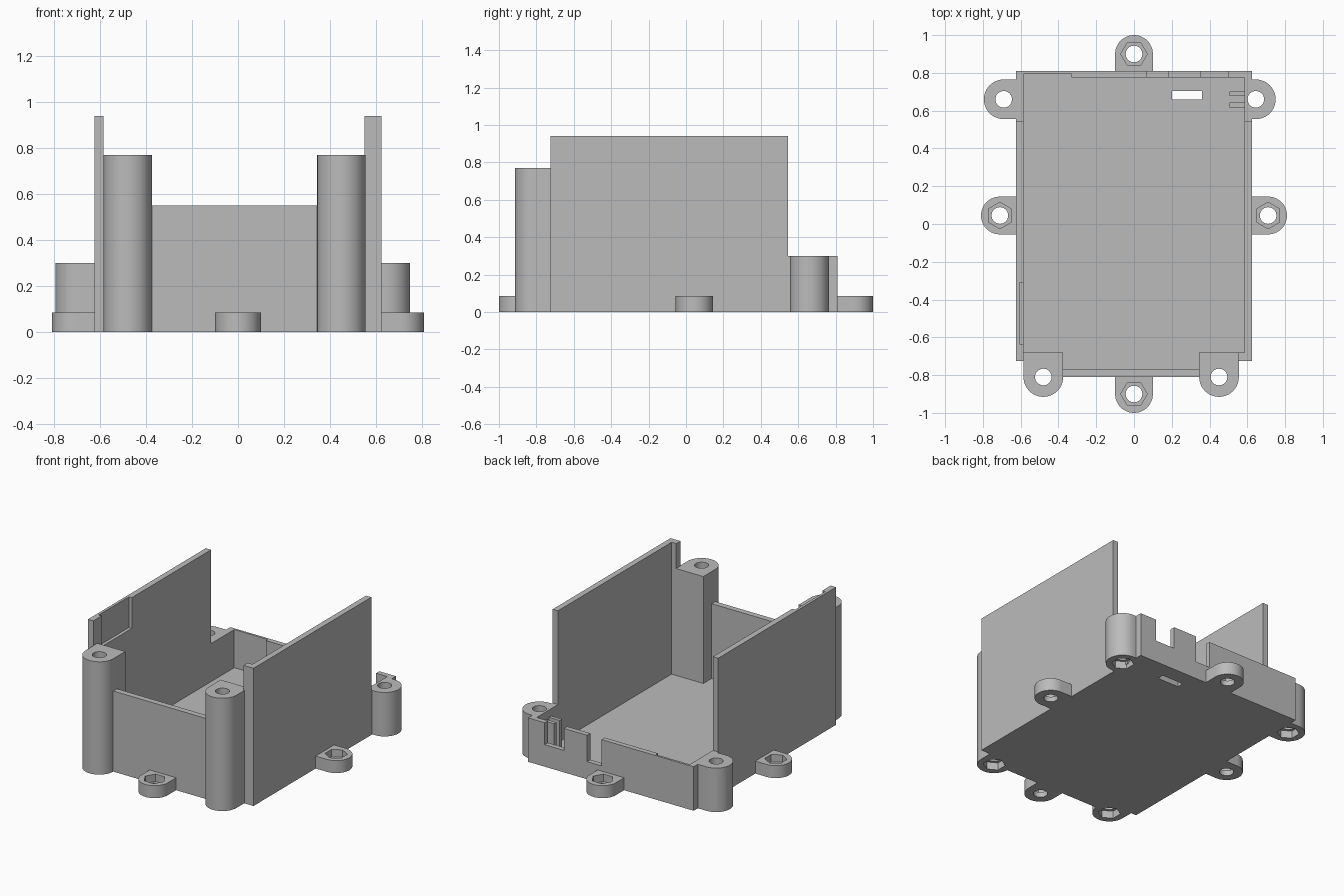
import bpy, bmesh, math
from mathutils import Vector

cube = bpy.data.objects.get("Cube")
if cube:
    bpy.data.objects.remove(cube, do_unlink=True)

grey = bpy.data.materials.new("plain_grey")
grey.use_nodes = True
COLOUR = (0.5, 0.5, 0.5, 1)
grey.diffuse_color = COLOUR
grey.node_tree.nodes["Principled BSDF"].inputs["Base Color"].default_value = COLOUR


def prism(name, outline, z0, z1):
    """Extrude a flat outline from z0 up to z1."""
    bm = bmesh.new()
    base = bm.faces.new([bm.verts.new((x, y, z0)) for x, y in outline])
    top = bmesh.ops.extrude_face_region(bm, geom=[base])["geom"]
    bmesh.ops.translate(bm, vec=(0, 0, z1 - z0),
                        verts=[v for v in top if isinstance(v, bmesh.types.BMVert)])
    bmesh.ops.recalc_face_normals(bm, faces=bm.faces)
    mesh = bpy.data.meshes.new(name)
    bm.to_mesh(mesh)
    bm.free()
    mesh.materials.append(grey)
    obj = bpy.data.objects.new(name, mesh)
    bpy.context.collection.objects.link(obj)
    return obj


def box(name, x, y, z):
    return prism(name, [(x[0], y[0]), (x[1], y[0]), (x[1], y[1]), (x[0], y[1])], *z)


def ring(centre, radius, count, turn=0):
    return [(centre[0] + radius * math.cos(turn + math.tau * i / count),
             centre[1] + radius * math.sin(turn + math.tau * i / count)) for i in range(count)]


def cut(obj, cutter):
    """Subtract the cutter and remove it."""
    bpy.context.view_layer.objects.active = obj
    mod = obj.modifiers.new("cut", "BOOLEAN")
    mod.operation = "DIFFERENCE"
    mod.solver = "EXACT"
    mod.object = cutter
    bpy.ops.object.modifier_apply(modifier=mod.name)
    bpy.data.objects.remove(cutter, do_unlink=True)


def lug(name, centre, facing, radius, reach, height, nut_on_top):
    """Round-nosed screw lug running back to the body, with hole and nut pocket."""
    out = Vector(facing)
    side = Vector((-out.y, out.x))
    mid = Vector(centre)
    nose = [mid + radius * (math.cos(a) * out + math.sin(a) * side)
            for a in (math.pi * (i / 24 - 0.5) for i in range(25))]
    outline = nose + [mid - reach * out + radius * side, mid - reach * out - radius * side]
    obj = prism(name, [tuple(p) for p in outline], 0, height)
    cut(obj, prism("hole_cutter", ring(centre, 0.044, 32), -0.1, height + 0.1))
    z0, z1 = (0.035, height + 0.1) if nut_on_top else (-0.1, 0.05)
    turn = math.pi / 6 if facing[0] == 0 and not nut_on_top else 0
    if facing[0]:
        turn = math.pi / 6
    cut(obj, prism("nut_cutter", ring(centre, 0.07, 6, turn), z0, z1))
    bpy.ops.object.select_all(action="DESELECT")
    obj.select_set(True)
    bpy.context.view_layer.objects.active = obj
    bpy.ops.object.shade_smooth_by_angle(angle=math.radians(30))
    return obj


LOW, TALL = 0.3, 0.94

# Floor with its slot
floor = prism("floor", [(-0.585, -0.68), (-0.38, -0.68), (-0.38, -0.81), (0.345, -0.81),
                        (0.345, -0.68), (0.585, -0.68), (0.585, 0.775), (-0.585, 0.775)], 0, 0.04)
cut(floor, box("slot_cutter", (0.2, 0.36), (0.66, 0.705), (-0.1, 0.1)))

# Tall side walls, the right one with a shallow recess inside
right_wall = box("right_wall", (-0.625, -0.585), (-0.725, 0.545), (0, TALL))
cut(right_wall, box("recess_cutter", (-0.607, -0.5), (-0.635, -0.31), (0.73, 1.1)))
box("left_wall", (0.585, 0.625), (-0.725, 0.545), (0, TALL))
box("left_wall_flange", (0.55, 0.59), (-0.725, -0.68), (0, TALL))

# Low side walls beside the rear lugs
for side, sign in (("left", 1), ("right", -1)):
    x = sorted((sign * 0.585, sign * 0.625))
    box(side + "_rear_sill_front", x, (0.545, 0.556), (0, LOW))
    box(side + "_rear_sill_back", x, (0.764, 0.775), (0, LOW))

# Front and back walls
box("front_wall", (-0.38, 0.345), (-0.81, -0.77), (0, 0.55))
back_wall = box("back_wall", (-0.625, 0.625), (0.775, 0.81), (0, LOW))
for x, bottom in (((0.07, 0.18), 0.12), ((0.355, 0.5), 0.15)):
    cut(back_wall, box("notch_cutter", x, (0.7, 0.9), (bottom, 0.5)))
cut(back_wall, box("thin_cutter", (-0.585, -0.33), (0.7, 0.795), (0.04, 0.5)))

# Small ribs inside the rear corner
for i, y in enumerate((0.617, 0.677)):
    box(f"corner_rib_{i + 1}", (0.505, 0.59), (y, y + 0.025), (0.03, 0.25))

# Screw posts, rear lugs and low tabs
lug("right_front_post", (-0.48, -0.81), (0, -1), 0.105, 0.13, 0.77, False)
lug("left_front_post", (0.45, -0.81), (0, -1), 0.105, 0.13, 0.77, False)
lug("right_rear_lug", (-0.69, 0.66), (-1, 0), 0.105, 0.105, LOW, False)
lug("left_rear_lug", (0.645, 0.66), (1, 0), 0.105, 0.06, LOW, False)
for name, centre, facing in (("front_tab", (0, -0.9), (0, -1)), ("back_tab", (0, 0.9), (0, 1)),
                             ("left_tab", (0.71, 0.045), (1, 0)),
                             ("right_tab", (-0.71, 0.045), (-1, 0))):
    lug(name, centre, facing, 0.1, 0.09, 0.085, True)
